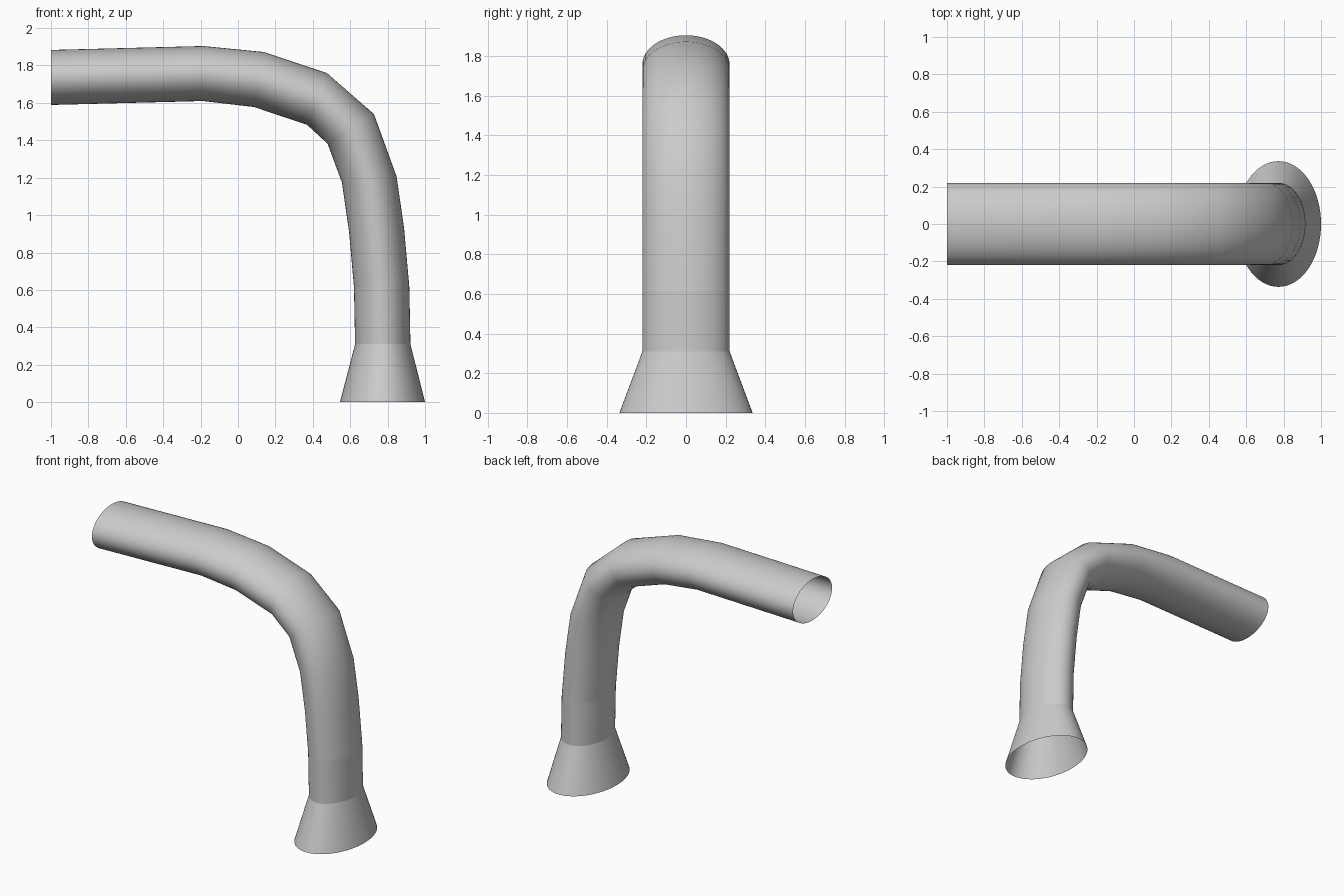
import bpy, bmesh
from math import cos, sin, pi
from mathutils import Vector

if "Cube" in bpy.data.objects:
    bpy.data.objects.remove(bpy.data.objects["Cube"])

SIDES = 64

# Rings: outer bend point (x, z), inner bend point (x, z), half width in y
RINGS = [
    ((-1.0, 1.883), (-1.0, 1.589), 0.22),
    ((-0.187, 1.904), (-0.187, 1.61), 0.22),
    ((0.139, 1.872), (0.086, 1.578), 0.22),
    ((0.476, 1.759), (0.369, 1.483), 0.22),
    ((0.727, 1.54), (0.479, 1.382), 0.22),
    ((0.848, 1.206), (0.556, 1.173), 0.22),
    ((0.888, 0.93), (0.594, 0.909), 0.22),
    ((0.916, 0.615), (0.62, 0.615), 0.22),
    ((0.922, 0.31), (0.626, 0.31), 0.22),
    ((1.0, 0.0), (0.545, 0.0), 0.336),
]


def open_tube(name, rings):
    """Skin a run of elliptical rings as an open-ended tube."""
    bm = bmesh.new()
    loops = []
    for (ox, oz), (ix, iz), half_y in rings:
        outer, inner = Vector((ox, 0, oz)), Vector((ix, 0, iz))
        mid, arm = (outer + inner) / 2, (outer - inner) / 2
        loops.append([
            bm.verts.new(mid + arm * cos(a) + Vector((0, half_y * sin(a), 0)))
            for a in (2 * pi * i / SIDES for i in range(SIDES))])
    for top, low in zip(loops, loops[1:]):
        for i in range(SIDES):
            j = (i + 1) % SIDES
            bm.faces.new((top[i], low[i], low[j], top[j]))
    mesh = bpy.data.meshes.new(name)
    bm.to_mesh(mesh)
    bm.free()
    for poly in mesh.polygons:
        poly.use_smooth = True
    obj = bpy.data.objects.new(name, mesh)
    bpy.context.collection.objects.link(obj)
    return obj


# Long curved pipe, straight neck and flared foot, each with a crisp seam
open_tube("bent_pipe", RINGS[:8])
open_tube("pipe_neck", RINGS[7:9])
open_tube("flared_foot", RINGS[8:])
